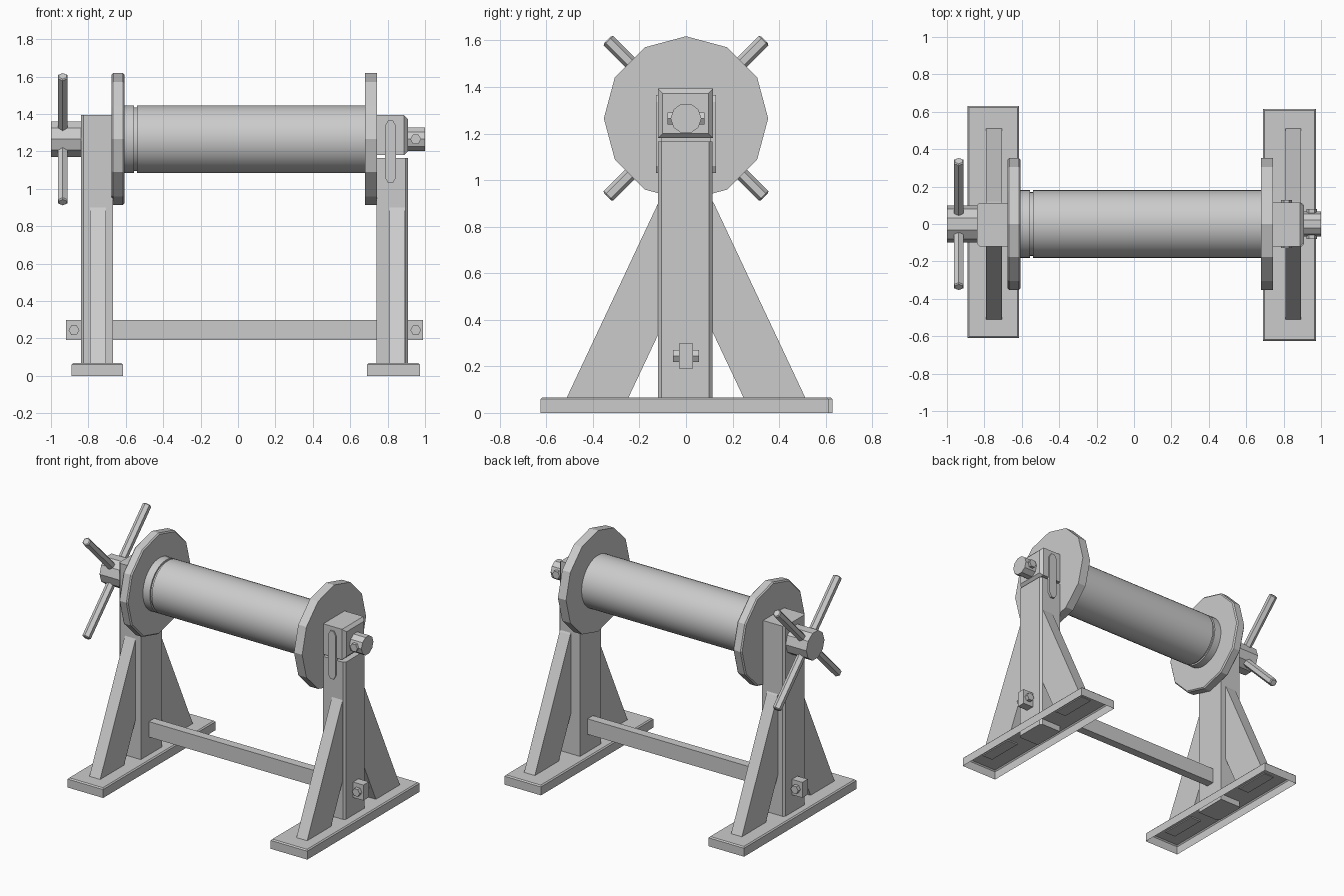
import bpy, bmesh, math
from mathutils import Vector, Matrix

cube = bpy.data.objects.get("Cube")
if cube:
    bpy.data.objects.remove(cube, do_unlink=True)

GREY = (0.6, 0.6, 0.6, 1)
mat = bpy.data.materials.new("plain grey")
mat.use_nodes = True
mat.diffuse_color = GREY
mat.node_tree.nodes["Principled BSDF"].inputs["Base Color"].default_value = GREY

X, Y, Z = Vector((1, 0, 0)), Vector((0, 1, 0)), Vector((0, 0, 1))
AXLE = 1.265


def finish(name, bm):
    bmesh.ops.recalc_face_normals(bm, faces=bm.faces)
    mesh = bpy.data.meshes.new(name)
    bm.to_mesh(mesh)
    bm.free()
    mesh.materials.append(mat)
    ob = bpy.data.objects.new(name, mesh)
    bpy.context.collection.objects.link(ob)
    return ob


def box(name, low, high, bevel=0, edge_rule=None, open_bottom=False):
    low, high = Vector(low), Vector(high)
    bm = bmesh.new()
    size = Matrix.Diagonal((high - low).to_4d())
    bmesh.ops.create_cube(bm, size=1, matrix=Matrix.Translation((low + high) / 2) @ size)
    if bevel:
        mids = {e: (e.verts[0].co + e.verts[1].co) / 2 for e in bm.edges}
        edges = [e for e in bm.edges if edge_rule(mids[e])]
        bmesh.ops.bevel(bm, geom=edges, offset=bevel, segments=1, affect='EDGES')
    if open_bottom:
        bm.normal_update()
        under = [f for f in bm.faces if f.normal.z < -0.9]
        bmesh.ops.delete(bm, geom=under, context='FACES_ONLY')
        return_bm = bm
        mesh = bpy.data.meshes.new(name)
        return_bm.to_mesh(mesh)
        return_bm.free()
        mesh.materials.append(mat)
        ob = bpy.data.objects.new(name, mesh)
        bpy.context.collection.objects.link(ob)
        return ob
    return finish(name, bm)


def rod(name, start, end, radius, sides, roll=0, tip=0):
    """Straight prism between two points, with optional chamfered ends."""
    start, end = Vector(start), Vector(end)
    axis = end - start
    bm = bmesh.new()
    turn = Z.rotation_difference(axis).to_matrix().to_4x4()
    place = Matrix.Translation((start + end) / 2) @ turn @ Matrix.Rotation(math.radians(roll), 4, 'Z')
    bmesh.ops.create_cone(bm, cap_ends=True, segments=sides, radius1=radius,
                          radius2=radius, depth=axis.length, matrix=place)
    if tip:
        rims = [e for e in bm.edges if any(len(f.verts) == sides for f in e.link_faces)]
        bmesh.ops.bevel(bm, geom=rims, offset=tip, segments=1, affect='EDGES')
    return finish(name, bm)


def prism(name, points, offset):
    """Flat outline pushed out along the offset."""
    bm = bmesh.new()
    face = bm.faces.new([bm.verts.new(p) for p in points])
    out = bmesh.ops.extrude_face_region(bm, geom=[face])
    moved = [v for v in out["geom"] if isinstance(v, bmesh.types.BMVert)]
    bmesh.ops.translate(bm, verts=moved, vec=offset)
    return finish(name, bm)


# Stands: hollow foot, post and two sloping braces on each side
stands = (("right", -0.84, -0.667, -0.89, -0.615, 1.395, -0.79, 0.01),
          ("left", 0.74, 0.91, 0.69, 0.973, 1.165, 0.81, -0.005))
for side, x0, x1, foot0, foot1, top, brace_x, shift in stands:
    box(side + "_foot", (foot0, shift - 0.62, 0), (foot1, shift + 0.62, 0.067), 0.008,
        lambda m: m.z > 0.06, open_bottom=True)
    sign = 1 if x0 > 0 else -1
    box(side + "_post", (x0, -0.12, 0.025), (x1, 0.113, top), 0.014,
        lambda m: 0.1 < m.z < top - 0.01 and m.x * sign > 0.8)
    for s, place in ((-1, "front"), (1, "back")):
        outline = [(0.515, 0.06), (0.25, 0.06), (0.113, 0.35), (0.1, 0.35), (0.1, 0.93), (0.12, 0.9)]
        prism(f"{side}_{place}_brace", [(brace_x, s * y, z) for y, z in outline], X * 0.083)

# Removable bearing cap with side straps
box("bearing_cap", (0.74, -0.12, 1.18), (0.908, 0.116, 1.393), 0.02,
    lambda m: m.x > 0.9 and abs(m.y) < 0.1 or m.x > 0.9 and m.z > 1.2)
strap = [(0.785, 1.06), (0.803, 1.03), (0.828, 1.03), (0.845, 1.06),
         (0.845, 1.335), (0.828, 1.365), (0.803, 1.365), (0.785, 1.335)]
for s, place in ((-1, "front"), (1, "back")):
    prism(place + "_cap_strap", [(x, s * 0.105, z) for x, z in strap], Y * s * 0.024)

# Drum with a groove near the crank end
drum = [rod("drum", (-0.54, 0, AXLE), (0.69, 0, AXLE), 0.181, 40),
        rod("drum_groove", (-0.56, 0, AXLE), (-0.53, 0, AXLE), 0.17, 40),
        rod("drum_collar", (-0.62, 0, AXLE), (-0.555, 0, AXLE), 0.181, 40)]
bpy.ops.object.select_all(action='DESELECT')
for ob in drum:
    ob.select_set(True)
bpy.context.view_layer.objects.active = drum[0]
bpy.ops.object.shade_smooth_by_angle(angle=math.radians(35))

# Twelve-sided flanges
rod("right_flange", (-0.675, 0, AXLE), (-0.608, 0, AXLE), 0.353, 12, tip=0.008)
rod("left_flange", (0.68, 0, AXLE), (0.743, 0, AXLE), 0.353, 12)

# Axle end with cross pin
rod("axle_end", (0.7, 0, AXLE), (1.0, 0, AXLE), 0.066, 10)
rod("axle_pin", (0.95, -0.08, AXLE), (0.95, 0.08, AXLE), 0.029, 6, roll=30)

# Crank hub with four hand spokes
rod("crank_hub", (-1.0, 0, AXLE), (-0.8, 0, AXLE), 0.1, 10)
for i in range(4):
    a = math.radians(45 + 90 * i)
    d = Vector((0, math.cos(a), math.sin(a)))
    hub = Vector((-0.937, 0, AXLE))
    rod(f"hand_spoke_{i + 1}", hub + d * 0.05, hub + d * 0.477, 0.029, 6, tip=0.006)

# Tie beam through both posts, with a pin outside each one
box("tie_beam", (-0.92, -0.03, 0.19), (0.99, 0.03, 0.298))
for x, side in ((-0.877, "right"), (0.95, "left")):
    rod(side + "_beam_pin", (x, -0.056, 0.244), (x, 0.056, 0.244), 0.029, 6, roll=30)
